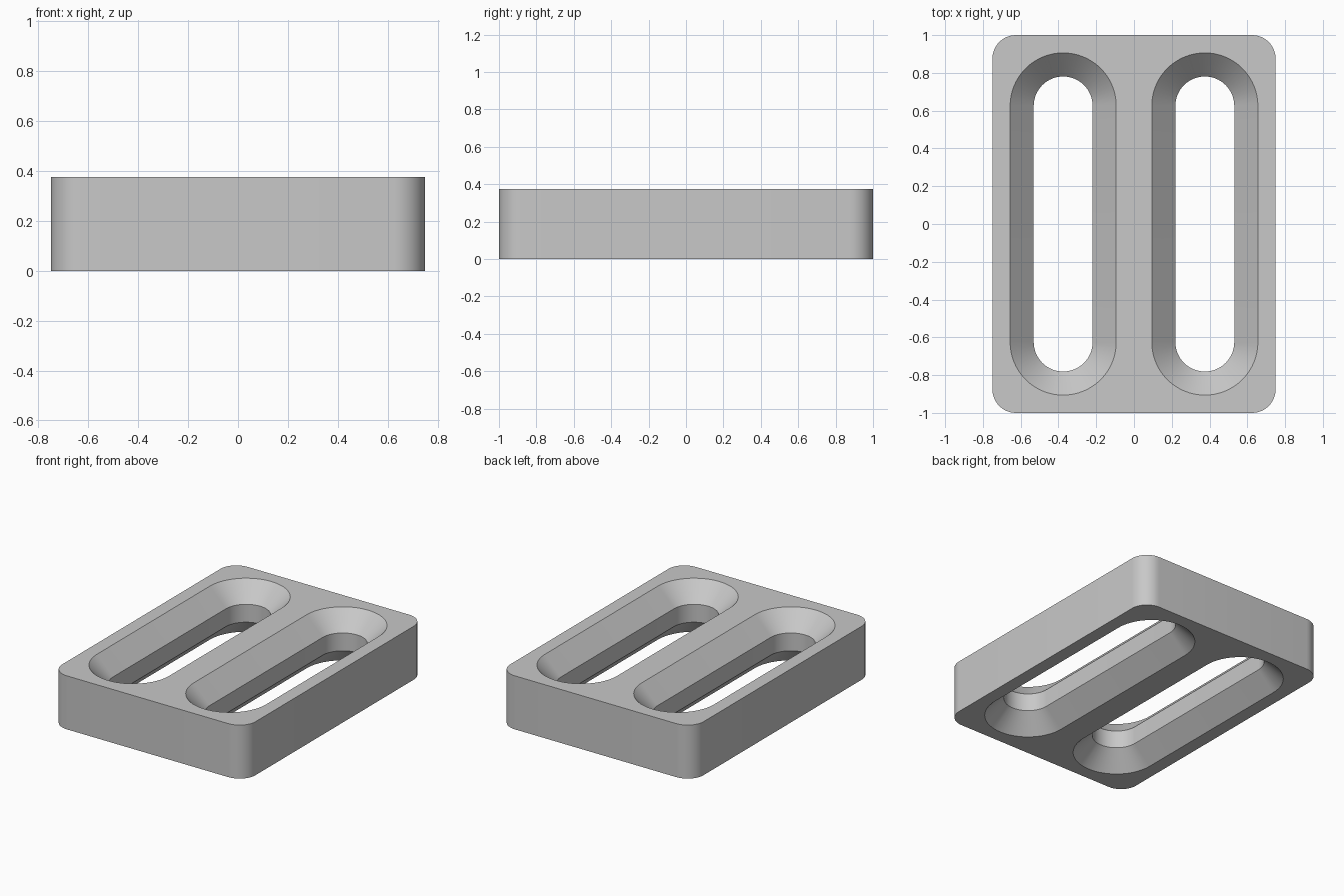
import bpy, bmesh
from math import cos, sin, pi

if "Cube" in bpy.data.objects:
    bpy.data.objects.remove(bpy.data.objects["Cube"], do_unlink=True)

HEIGHT = 0.375
CHAMFER = 0.125
SLOT_X = 0.375
SLOT_R = 0.156
SLOT_Y = 0.625
OVER = 0.05

grey = bpy.data.materials.new("plain_grey")
grey.use_nodes = True
grey.diffuse_color = (0.58, 0.58, 0.58, 1)
grey.node_tree.nodes["Principled BSDF"].inputs["Base Color"].default_value = grey.diffuse_color


def rounded_outline(hx, hy, r, steps):
    """Counter-clockwise rounded rectangle; hx == r gives a stadium."""
    points = []
    for q, (sx, sy) in enumerate([(1, 1), (-1, 1), (-1, -1), (1, -1)]):
        for i in range(steps + 1):
            a = (q + i / steps) * pi / 2
            p = (sx * (hx - r) + r * cos(a), sy * (hy - r) + r * sin(a))
            if not points or abs(p[0] - points[-1][0]) + abs(p[1] - points[-1][1]) > 1e-5:
                points.append(p)
    return points


def loft(name, sections, x=0):
    """Solid through stacked outlines, given as (z, outline)."""
    bm = bmesh.new()
    rings = [[bm.verts.new((px + x, py, z)) for px, py in pts] for z, pts in sections]
    for low, high in zip(rings, rings[1:]):
        n = len(low)
        for i in range(n):
            j = (i + 1) % n
            bm.faces.new((low[i], low[j], high[j], high[i]))
    bm.faces.new(rings[0][::-1])
    bm.faces.new(rings[-1])
    bmesh.ops.recalc_face_normals(bm, faces=bm.faces)
    mesh = bpy.data.meshes.new(name)
    bm.to_mesh(mesh)
    bm.free()
    mesh.materials.append(grey)
    obj = bpy.data.objects.new(name, mesh)
    bpy.context.collection.objects.link(obj)
    return obj


# Block with rounded vertical corners
outline = rounded_outline(0.75, 1.0, 0.125, 12)
block = loft("slotted_block", [(0, outline), (HEIGHT, outline)])
bpy.context.view_layer.objects.active = block
block.select_set(True)

# Two through slots, flared at 45 degrees on both top and bottom
flare = CHAMFER + OVER
profile = [(-OVER, flare), (CHAMFER, 0), (HEIGHT - CHAMFER, 0), (HEIGHT + OVER, flare)]
for side, x in (("left", SLOT_X), ("right", -SLOT_X)):
    sections = [(z, rounded_outline(SLOT_R + g, SLOT_Y + SLOT_R + g, SLOT_R + g, 16))
                for z, g in profile]
    cutter = loft(side + "_slot_cutter", sections, x)
    cutter.hide_render = True
    cut = block.modifiers.new(side + "_slot", 'BOOLEAN')
    cut.operation = 'DIFFERENCE'
    cut.solver = 'EXACT'
    cut.object = cutter
    bpy.ops.object.modifier_apply(modifier=cut.name)
    bpy.data.objects.remove(cutter, do_unlink=True)

# Smooth rounded walls, crisp rims
bpy.ops.object.shade_smooth_by_angle(angle=pi / 6)
